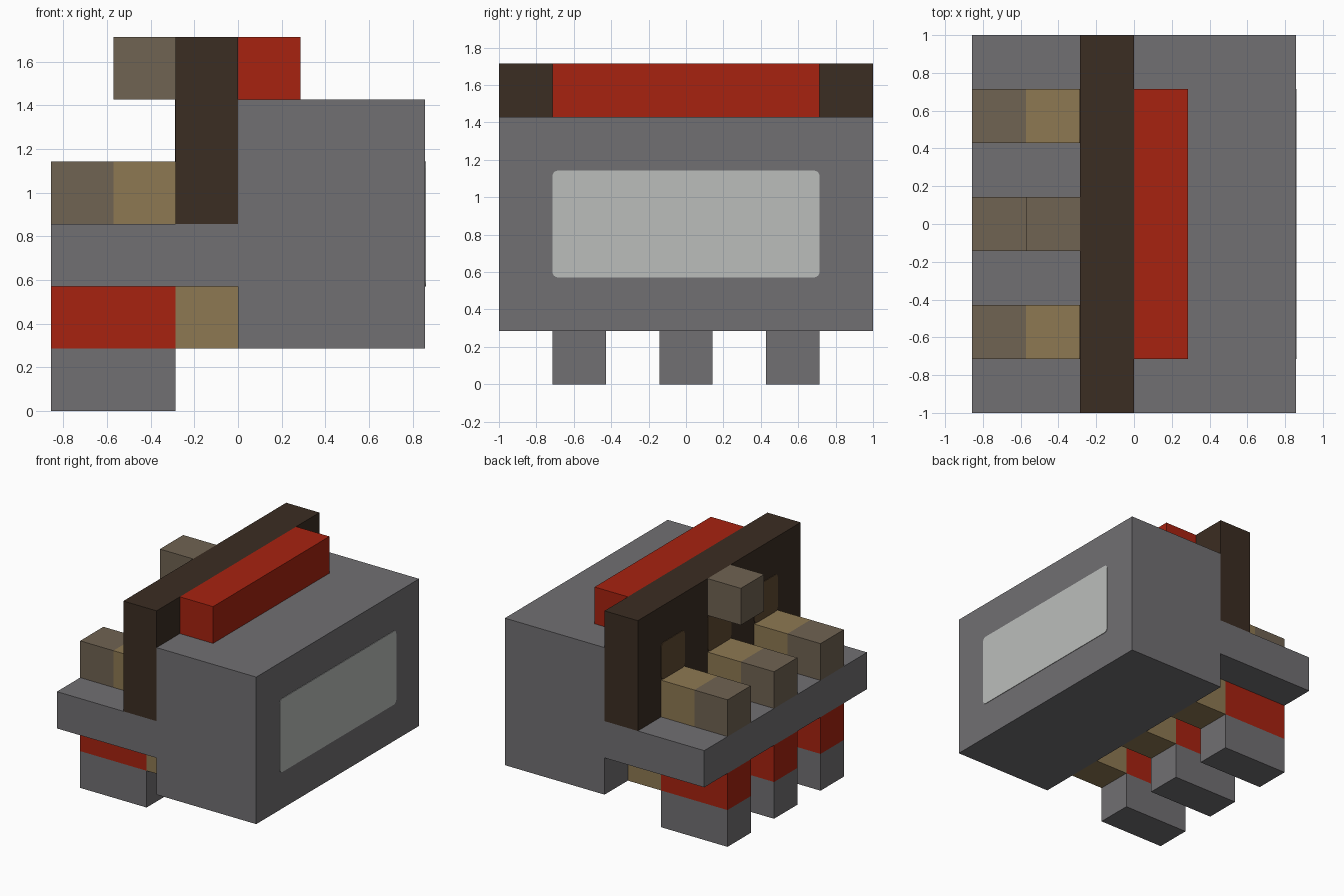
import bpy, bmesh, math

if "Cube" in bpy.data.objects:
    bpy.data.objects.remove(bpy.data.objects["Cube"], do_unlink=True)

U = 2 / 7  # size of one block


def material(name, r, g, b):
    m = bpy.data.materials.new(name)
    m.use_nodes = True
    m.diffuse_color = (r, g, b, 1)
    bsdf = next(n for n in m.node_tree.nodes if n.type == 'BSDF_PRINCIPLED')
    bsdf.inputs["Base Color"].default_value = (r, g, b, 1)
    return m


grey = material("grey", 0.165, 0.16, 0.17)
pale = material("pale grey", 0.50, 0.515, 0.50)
dark = material("dark brown", 0.044, 0.026, 0.016)
mid = material("mid brown", 0.12, 0.07, 0.033)
tan = material("tan", 0.27, 0.19, 0.085)
taupe = material("taupe", 0.162, 0.125, 0.084)
red = material("red", 0.39, 0.016, 0.005)


def prism(name, points, depth, mat):
    """Extrude a closed outline along depth."""
    bm = bmesh.new()
    face = bm.faces.new([bm.verts.new(p) for p in points])
    new = bmesh.ops.extrude_face_region(bm, geom=[face])["geom"]
    bmesh.ops.translate(bm, vec=depth, verts=[v for v in new if isinstance(v, bmesh.types.BMVert)])
    bmesh.ops.recalc_face_normals(bm, faces=bm.faces)
    mesh = bpy.data.meshes.new(name)
    bm.to_mesh(mesh)
    bm.free()
    mesh.materials.append(mat)
    ob = bpy.data.objects.new(name, mesh)
    bpy.context.collection.objects.link(ob)
    return ob


def block(name, x, y, z, mat):
    """Box from (low, high) ranges in block units."""
    outline = [(x[i] * U, y[j] * U, z[0] * U) for i, j in ((0, 0), (1, 0), (1, 1), (0, 1))]
    return prism(name, outline, (0, 0, (z[1] - z[0]) * U), mat)


def rounded_plate(name, x, y, z, mat, thickness, radius=0.03):
    """Thin rounded panel lying on a face that looks along x."""
    y0, y1, z0, z1 = (v * U for v in (*y, *z))
    centres = [(y1 - radius, z1 - radius), (y0 + radius, z1 - radius),
               (y0 + radius, z0 + radius), (y1 - radius, z0 + radius)]
    outline = []
    for k, (cy, cz) in enumerate(centres):
        for s in range(5):
            a = (k + s / 4) * math.pi / 2
            outline.append((x * U, cy + radius * math.cos(a), cz + radius * math.sin(a)))
    return prism(name, outline, (thickness, 0, 0), mat)


# Body with its projecting shelf, as one side profile
profile = [(0, 1), (3, 1), (3, 5), (0, 5), (0, 3), (-3, 3), (-3, 2), (0, 2)]
prism("body_and_shelf", [(x * U, -1, z * U) for x, z in profile], (0, 2, 0), grey)
rounded_plate("side_window", 3, (-2.5, 2.5), (2, 4), pale, 0.004)

# Upright wall and the bar behind it
block("wall", (-1, 0), (-3.5, 3.5), (3, 6), dark)
block("top_bar", (0, 1), (-2.5, 2.5), (5, 6), red)
block("wall_knob", (-2, -1), (-0.5, 0.5), (5, 6), taupe)

# Three repeated columns of fingers, legs and wall patches
for side, c in (("right", -2), ("middle", 0), ("left", 2)):
    y = (c - 0.5, c + 0.5)
    block(side + "_finger_base", (-2, -1), y, (3, 4), tan)
    block(side + "_finger_tip", (-3, -2), y, (3, 4), taupe)
    rounded_plate(side + "_wall_patch", -1, y, (4, 5), mid, -0.004)
    block(side + "_leg_joint", (-1, 0), y, (1, 2), tan)
    block(side + "_leg_band", (-3, -1), y, (1, 2), red)
    block(side + "_foot", (-3, -1), y, (0, 1), grey)
